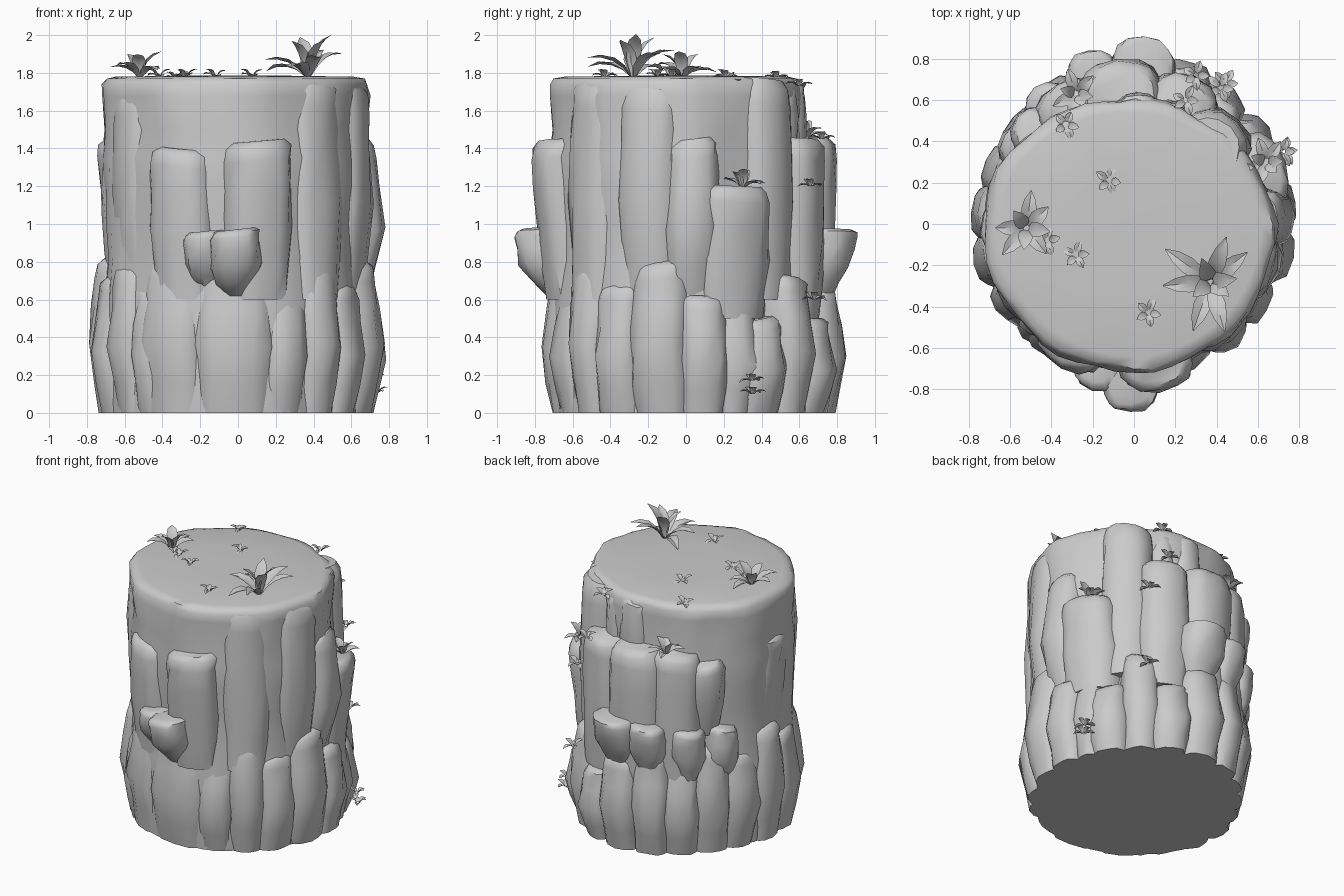
import bpy, bmesh, math, random
from mathutils import Vector

if "Cube" in bpy.data.objects:
    bpy.data.objects.remove(bpy.data.objects["Cube"])

random.seed(7)
stone = bpy.data.materials.new("stone grey")
stone.diffuse_color = (0.6, 0.6, 0.6, 1)
stone.use_nodes = True
stone.node_tree.nodes["Principled BSDF"].inputs["Base Color"].default_value = stone.diffuse_color
leafmat = stone


def finish(name, bm, angle=50):
    bmesh.ops.recalc_face_normals(bm, faces=bm.faces)
    me = bpy.data.meshes.new(name)
    bm.to_mesh(me)
    bm.free()
    me.materials.append(stone)
    ob = bpy.data.objects.new(name, me)
    bpy.context.collection.objects.link(ob)
    bpy.ops.object.select_all(action='DESELECT')
    ob.select_set(True)
    bpy.context.view_layer.objects.active = ob
    bpy.ops.object.shade_smooth_by_angle(angle=math.radians(angle))
    return ob


def loft(bm, rings):
    vs = [[bm.verts.new(p) for p in r] for r in rings]
    n = len(vs[0])
    for a, b in zip(vs, vs[1:]):
        for i in range(n):
            j = (i + 1) % n
            bm.faces.new((a[i], a[j], b[j], b[i]))
    bm.faces.new(vs[0][::-1])
    bm.faces.new(vs[-1])


def lerp_table(t, pts):
    for (a, x), (b, y) in zip(pts, pts[1:]):
        if t <= b:
            return x + (y - x) * max(0, (t - a) / (b - a))
    return pts[-1][1]


# Central rock core: radius by azimuth times a height profile
RAD = [.68, .64, .60, .60, .63, .69, .725, .725, .715, .715, .70, .69]


def core_radius(deg):
    f = (deg % 360) / 30
    i = int(f)
    return RAD[i % 12] + (RAD[(i + 1) % 12] - RAD[i % 12]) * (f - i)


bm = bmesh.new()
rings = []
for z, s in [(0, .97), (.3, 1.0), (.6, 1.0), (.8, .97), (1.0, .985), (1.2, 1.0), (1.35, 1.01),
             (1.5, .99), (1.68, 1.01), (1.74, 1.0), (1.77, .97), (1.78, .9), (1.785, .4)]:
    ring = []
    for k in range(48):
        a = k * 7.5
        r = core_radius(a) * s
        if z < 1.78:
            r += .010 * math.sin(math.radians(a * 9) + z) + random.uniform(-.008, .008)
        ring.append((r * math.cos(math.radians(a)), r * math.sin(math.radians(a)), z))
    rings.append(ring)
loft(bm, rings)
finish("rock_core", bm)


# Rock column: rounded block leaning on the core
def column(name, az, w, z0, z1, rb, rm, rt, taper=.92, depth=.36):
    a = math.radians(az)
    out, tan = Vector((math.cos(a), math.sin(a), 0)), Vector((-math.sin(a), math.cos(a), 0))
    bm = bmesh.new()
    rings = []
    tilt = random.uniform(-.025, .025)
    for t, ws in [(0, taper), (.2, (1 + taper) / 2), (.45, 1.02), (.7, .98), (.88, .97), (.96, .92), (1, .78)]:
        r = lerp_table(t, [(0, rb), (.45, rm), (.9, rt), (.96, rt - .01), (1, rt - .04)])
        ring = []
        for k in range(16):
            p = 2 * math.pi * k / 16
            c, s = math.cos(p), math.sin(p)
            u = math.copysign(abs(s) ** .7, s) * w / 2 * ws
            v = math.copysign(abs(c) ** .7, c) * depth / 2
            q = out * (r - depth / 2 + v + random.uniform(-.01, .01)) + tan * (u + random.uniform(-.01, .01))
            # outer face follows the round of the pillar
            q -= out * (u * u * .5)
            q.z = z0 + (z1 - z0) * t + (tilt * u / w * 2 if 0 < t else 0)
            ring.append(q)
        rings.append(ring)
    loft(bm, rings)
    finish(name, bm)


COLS = [
    # front upper slabs and full height bulges
    ("front_left_slab", -117, .38, .6, 1.40, .73, .77, .78),
    ("front_slab", -81, .38, .6, 1.44, .74, .79, .825),
    ("front_right_bulge", -50, .36, .6, 1.76, .72, .73, .72),
    ("right_front_bulge", -18, .36, .6, 1.74, .68, .735, .715),
    ("right_bulge", 3, .30, .6, 1.45, .68, .775, .73),
    ("left_bulge", 183, .36, .7, 1.45, .69, .725, .745),
    ("left_front_bulge", 212, .34, .7, 1.7, .70, .735, .735),
    # stepped columns on the back right
    ("right_ledge", 23, .42, .5, 1.20, .72, .76, .79),
    ("back_right_tall_column", 45, .36, .6, 1.765, .70, .71, .70),
    ("back_right_column", 68, .36, .5, 1.45, .75, .77, .77),
    ("back_column", 96, .42, .5, 1.46, .77, .79, .80),
    ("back_left_column", 119, .36, .5, 1.45, .75, .77, .77),
    ("back_left_spur", 137, .26, .85, 1.38, .70, .75, .77, .7),
    ("back_top_lump", 88, .24, 1.2, 1.75, .62, .64, .63),
    ("back_top_lump_b", 70, .20, 1.2, 1.73, .62, .63, .62),
]
for c in COLS:
    column(*c)
# Projecting blocks
column("front_ledge_block", -91, .28, .62, .97, .74, .88, .915, .5)
column("front_ledge_side", -104, .24, .66, .96, .70, .81, .83, .6)
column("back_ledge_block", 87, .32, .62, .97, .78, .87, .91, .7)
column("back_ledge_side", 105, .26, .6, .95, .77, .84, .87, .7)
column("back_left_block", 126, .24, .55, .92, .75, .80, .81, .7)
column("back_left_block_b", 146, .24, .5, .9, .70, .77, .76, .8)

# Ring of base columns: azimuth, width, top, bulge radius
BASE = [(-92, .46, .78, .775), (-122, .40, .80, .775), (-68, .26, .66, .76), (-50, .26, .80, .77),
        (-33, .28, .68, .77), (-12, .34, .80, .785), (8, .28, .62, .795), (24, .24, .58, .77),
        (36, .28, .50, .80), (54, .26, .72, .81), (70, .28, .50, .84), (88, .30, .66, .855),
        (106, .28, .74, .84), (122, .28, .64, .81), (139, .28, .76, .79), (157, .30, .68, .78),
        (176, .30, .82, .80), (194, .30, .72, .80), (212, .28, .78, .785), (226, .24, .66, .775)]
for i, (az, w, top, r) in enumerate(BASE):
    column("base_column_%d" % i, az, w, 0, top, r - .065, r, r - .05)


# Plants: rosettes of folded, arching leaves
def plant(name, x, y, z, n, length, width, lo, hi):
    bm = bmesh.new()
    for k in range(n):
        a = 2 * math.pi * (k + random.uniform(-.2, .2)) / n
        d, s = Vector((math.cos(a), math.sin(a), 0)), Vector((-math.sin(a), math.cos(a), 0))
        e = math.radians(hi if k % 3 == 0 else random.uniform(lo, (lo + hi) / 2))
        L = length * random.uniform(.85, 1.05)
        p, prev = Vector((x, y, z)) + d * .01, None
        for ws in (.25, .8, 1, .75, .06):
            h = width / 2 * ws
            row = [bm.verts.new(q) for q in (p - s * h + Vector((0, 0, h * .4)), p,
                                             p + s * h + Vector((0, 0, h * .4)))]
            if prev:
                for i in (0, 1):
                    bm.faces.new((prev[i], prev[i + 1], row[i + 1], row[i]))
            prev = row
            p = p + (d * math.cos(e) + Vector((0, 0, math.sin(e)))) * L / 4
            e -= math.radians(17)
    finish(name, bm, 40)


plant("large_rosette", .37, -.28, 1.775, 10, .27, .085, 32, 88)
plant("left_rosette", -.52, -.02, 1.775, 8, .18, .075, 35, 78)
plant("back_rosette", -.28, .63, 1.45, 7, .13, .06, 35, 80)
plant("right_rosette", .64, .30, 1.19, 7, .13, .06, 35, 80)
TUFTS = [(-.42, -.08, 1.78), (-.33, .48, 1.77), (-.12, .21, 1.78), (-.28, -.15, 1.78), (.07, -.43, 1.78),
         (.25, .60, 1.73), (.52, .27, 1.73), (.42, .66, 1.2), (.30, .72, 1.45), (.44, .68, .6),
         (.73, .35, .10), (.72, .35, .17)]
for i, (x, y, z) in enumerate(TUFTS):
    plant("small_tuft_%d" % i, x, y, z, 5, .07, .04, 15, 60)
